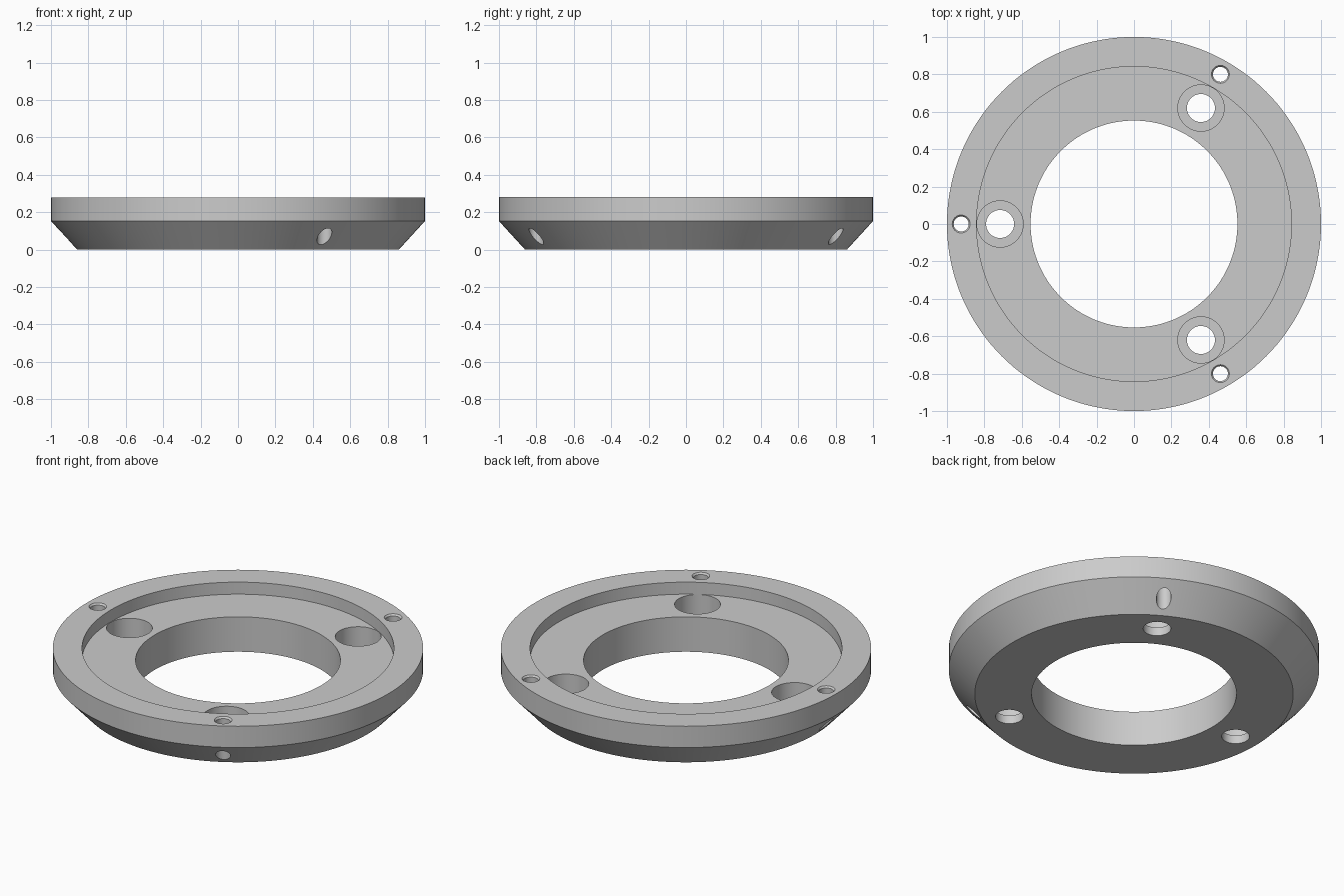
import bpy, math

if "Cube" in bpy.data.objects:
    bpy.data.objects.remove(bpy.data.objects["Cube"])

STEEL = bpy.data.materials.new("light_grey")
STEEL.diffuse_color = (0.6, 0.6, 0.6, 1)
STEEL.use_nodes = True
STEEL.node_tree.nodes["Principled BSDF"].inputs["Base Color"].default_value = STEEL.diffuse_color


def lathe(name, profile, segments, center=(0, 0), closed=False):
    """Revolve an (r, z) profile; closed profiles make rings, open ones get end caps."""
    n = len(profile)
    verts, faces = [], []
    for i in range(segments):
        a = 2 * math.pi * i / segments
        verts += [(center[0] + r * math.cos(a), center[1] + r * math.sin(a), z) for r, z in profile]
    for i in range(segments):
        j = (i + 1) % segments
        for k in range(n if closed else n - 1):
            m = (k + 1) % n
            faces.append((i * n + k, j * n + k, j * n + m, i * n + m))
    if not closed:
        faces.append([i * n for i in reversed(range(segments))])
        faces.append([i * n + n - 1 for i in range(segments)])
    mesh = bpy.data.meshes.new(name)
    mesh.from_pydata(verts, [], faces)
    mesh.materials.append(STEEL)
    obj = bpy.data.objects.new(name, mesh)
    bpy.context.collection.objects.link(obj)
    return obj


# Flange ring: chamfered underside, straight rim, shallow recess on top
flange = lathe("flange_ring", [
    (0.553, 0), (0.86, 0), (1, 0.153), (1, 0.28),
    (0.842, 0.28), (0.842, 0.208), (0.553, 0.208)], 144, closed=True)

# Hole cutters, three of each, spaced evenly
cutters = []
for i in range(3):
    a = math.pi + i * 2 * math.pi / 3
    c, s = math.cos(a), math.sin(a)
    # counterbored bolt hole
    cutters.append(lathe("bolt_hole_cutter", [
        (0.075, -0.1), (0.075, 0.05), (0.124, 0.05), (0.124, 0.4)],
        48, (0.716 * c, 0.716 * s)))
    # small rim hole with a countersunk mouth
    cutters.append(lathe("rim_hole_cutter", [
        (0.04, -0.1), (0.04, 0.27), (0.048, 0.28), (0.048, 0.4)],
        32, (0.924 * c, 0.924 * s)))

for cutter in cutters:
    cutter.hide_render = True
    mod = flange.modifiers.new("hole", 'BOOLEAN')
    mod.operation = 'DIFFERENCE'
    mod.solver = 'EXACT'
    mod.object = cutter

# Bake the holes, drop the cutters, smooth the round walls
bpy.context.view_layer.objects.active = flange
flange.select_set(True)
for mod in list(flange.modifiers):
    bpy.ops.object.modifier_apply(modifier=mod.name)
for cutter in cutters:
    bpy.data.objects.remove(cutter)
bpy.ops.object.shade_smooth_by_angle(angle=math.radians(30))
